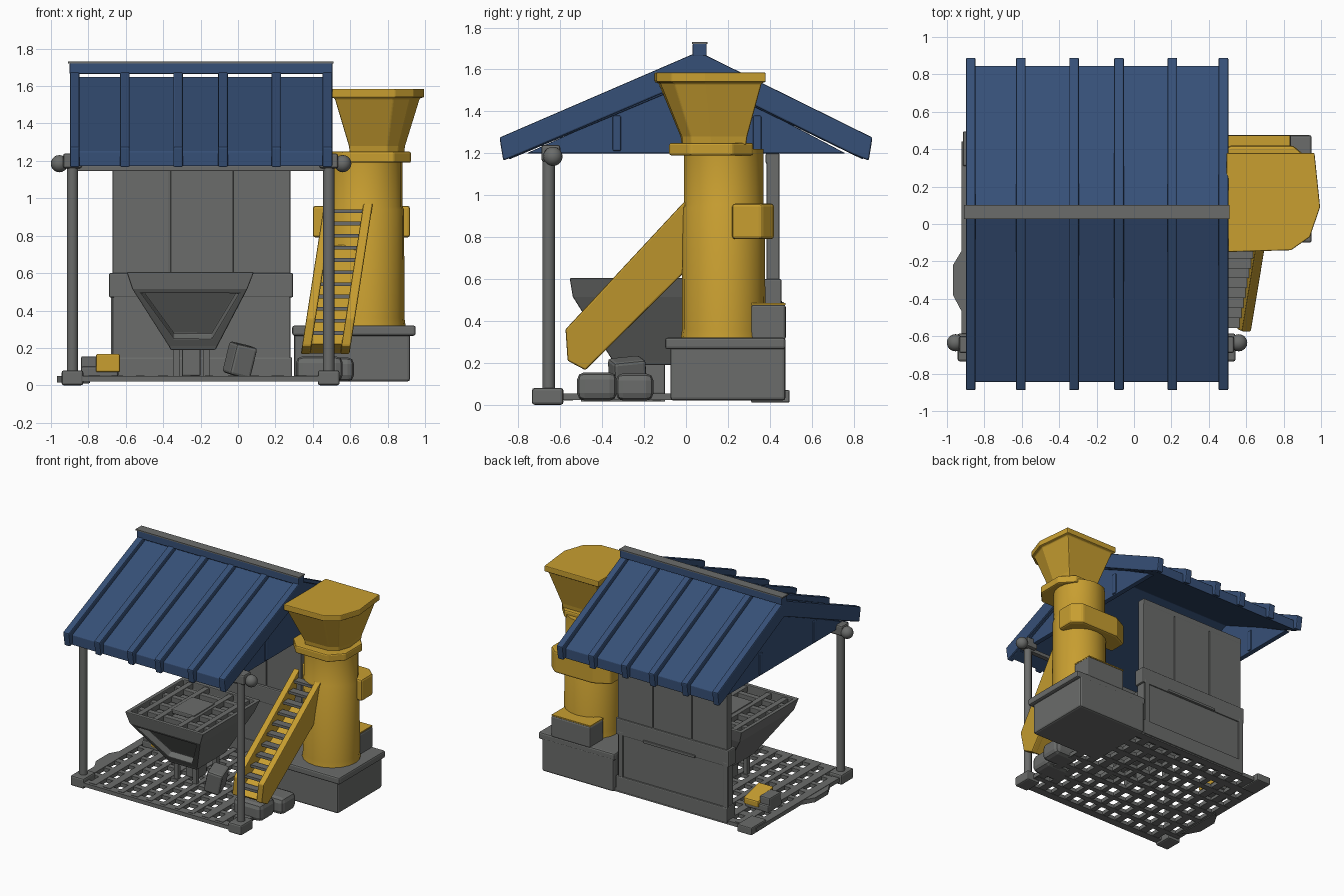
import bpy, bmesh, math, random
from mathutils import Matrix

if "Cube" in bpy.data.objects:
    bpy.data.objects.remove(bpy.data.objects["Cube"])

random.seed(4)


def material(name, rgb):
    m = bpy.data.materials.new(name)
    m.diffuse_color = (*rgb, 1)
    m.use_nodes = True
    m.node_tree.nodes["Principled BSDF"].inputs["Base Color"].default_value = m.diffuse_color
    return m


BLUE = material("roof blue", (0.037, 0.080, 0.185))
YELLOW = material("machine yellow", (0.58, 0.345, 0.03))
GRAY = material("steel gray", (0.145, 0.15, 0.145))


def finish(name, bm, mat, bevel=0.0, smooth=False):
    bmesh.ops.recalc_face_normals(bm, faces=bm.faces)
    me = bpy.data.meshes.new(name)
    bm.to_mesh(me)
    bm.free()
    ob = bpy.data.objects.new(name, me)
    bpy.context.collection.objects.link(ob)
    me.materials.append(mat)
    if bevel:
        b = ob.modifiers.new("soft edges", 'BEVEL')
        b.width, b.segments, b.limit_method = bevel, 2, 'ANGLE'
    if smooth:
        bpy.ops.object.select_all(action='DESELECT')
        ob.select_set(True)
        bpy.context.view_layer.objects.active = ob
        bpy.ops.object.shade_smooth_by_angle(angle=math.radians(40))
    return ob


def loft(name, rings, mat, bevel=0.0, smooth=False, edit=None):
    """Closed skin through rings of equal point count, capped at both ends."""
    bm = bmesh.new()
    vs = [[bm.verts.new(p) for p in r] for r in rings]
    n = len(rings[0])
    for a, b in zip(vs, vs[1:]):
        for i in range(n):
            bm.faces.new((a[i], a[(i + 1) % n], b[(i + 1) % n], b[i]))
    bm.faces.new(vs[0][::-1])
    bm.faces.new(vs[-1])
    bmesh.ops.recalc_face_normals(bm, faces=bm.faces)
    if edit:
        edit(bm)
    return finish(name, bm, mat, bevel, smooth)


def rect(x0, x1, y0, y1, z):
    return [(x0, y0, z), (x1, y0, z), (x1, y1, z), (x0, y1, z)]


def box(name, x0, x1, y0, y1, z0, z1, mat, bevel=0.008):
    return loft(name, [rect(x0, x1, y0, y1, z0), rect(x0, x1, y0, y1, z1)], mat, bevel)


def prism(name, yz, x0, x1, mat, bevel=0.005, shear=0.0):
    """Side profile extruded along x, optionally leaning in x with height."""
    return loft(name, [[(x + shear * z, y, z) for y, z in yz] for x in (x0, x1)], mat, bevel)


def circle(cx, cy, z, r, n=20, ry=None):
    return [(cx + r * math.cos(2 * math.pi * i / n),
             cy + (ry or r) * math.sin(2 * math.pi * i / n), z) for i in range(n)]


# --- roof: sheets, raised ribs, gable ends, ridge cap
prism("roof_sheets", [(-0.845, 1.25), (0.06, 1.65), (0.845, 1.25),
                      (0.845, 1.17), (0.06, 1.55), (-0.845, 1.17)], -0.88, 0.49, BLUE)
rib = [(-0.89, 1.275), (0.06, 1.685), (0.89, 1.275), (0.872, 1.165),
       (0.79, 1.198), (0.06, 1.56), (-0.79, 1.198), (-0.872, 1.165)]
for i, x in enumerate((-0.873, -0.605, -0.32, -0.08, 0.205, 0.478)):
    prism(f"roof_rib_{i}", rib, x - 0.026, x + 0.026, BLUE, 0.008)
for side, x, out in (("left", -0.865, -1), ("right", 0.455, 1)):
    prism(f"gable_{side}", [(-0.76, 1.2), (0.06, 1.57), (0.76, 1.2)], x - 0.02, x + 0.02, BLUE)
    for y in (-0.33, 0.34):
        box(f"gable_stud_{side}", x - 0.03, x + 0.03, y - 0.02, y + 0.02, 1.21, 1.38, BLUE)
box("ridge_beam", -0.90, 0.505, 0.032, 0.098, 1.665, 1.722, BLUE, 0.004)
box("ridge_cap", -0.91, 0.51, 0.028, 0.102, 1.721, 1.73, GRAY, 0)

# --- front posts with feet and ball caps, and front beam
for side, x, bx in (("left", -0.885, -0.955), ("right", 0.485, 0.56)):
    loft(f"post_{side}", [circle(x, -0.655, 0.05, 0.03, 12), circle(x, -0.655, 1.21, 0.03, 12)],
         GRAY, smooth=True)
    box(f"post_foot_{side}", x - 0.058, x + 0.058, -0.735, -0.585, 0, 0.08, GRAY, 0.012)
    box(f"post_bracket_{side}", x - 0.05, x + 0.05, -0.69, -0.6, 1.16, 1.24, GRAY, 0.012)
    bm = bmesh.new()
    bmesh.ops.create_uvsphere(bm, u_segments=16, v_segments=10, radius=0.046,
                              matrix=Matrix.Translation((bx, -0.635, 1.185)))
    finish(f"post_ball_{side}", bm, GRAY, smooth=True)
box("front_beam", -0.9, 0.5, -0.67, -0.63, 1.145, 1.175, GRAY, 0.005)

# --- open floor grating with uneven bars
for i in range(9):
    y = -0.70 + i * 0.14
    w = 0.032 if i in (0, 8) else random.uniform(0.018, 0.034)
    box(f"floor_bar_x_{i}", -0.9, 0.48, y - w, y + w, 0.02, 0.05, GRAY, 0)
for i in range(12):
    x = -0.89 + i * 0.1225
    w = 0.032 if i in (0, 11) else random.uniform(0.018, 0.034)
    box(f"floor_bar_y_{i}", x - w, x + w, -0.71, 0.44, 0.022, 0.053, GRAY, 0)
loft("floor_side_lug", [[(-0.88, -0.50, z), (-0.88, -0.10, z), (-0.92, -0.14, z), (-0.968, -0.22, z),
                         (-0.968, -0.38, z), (-0.92, -0.47, z)] for z in (0.015, 0.05)], GRAY)
box("back_foot_left", -0.915, -0.79, 0.31, 0.495, 0.01, 0.07, GRAY)

# --- back wall: three upper panels over a thicker lower block
for i, (a, b) in enumerate(((-0.67, -0.365), (-0.36, -0.025), (-0.02, 0.28))):
    box(f"wall_panel_{i}", a, b, 0.385, 0.445, 0.1, 1.17, GRAY, 0.006)
box("wall_core", -0.66, 0.27, 0.395, 0.435, 0.05, 1.2, GRAY, 0)
box("wall_top_rail", -0.67, 0.28, 0.38, 0.447, 1.15, 1.2, GRAY)
box("wall_lower", -0.67, 0.28, 0.37, 0.448, 0.04, 0.58, GRAY)
box("wall_band", -0.69, 0.295, 0.365, 0.456, 0.47, 0.60, GRAY)
box("wall_sill", -0.68, 0.29, 0.36, 0.46, 0.03, 0.15, GRAY)
for x in (-0.66, 0.25):
    box("wall_back_stile", x - 0.02, x + 0.02, 0.44, 0.457, 0.1, 0.5, GRAY, 0.004)
box("wall_back_handle", -0.4, 0.05, 0.45, 0.468, 0.47, 0.49, GRAY, 0.004)


# --- hopper: tapered bin with a recessed front and a pocketed top
def hopper_cut(bm):
    top = max(bm.faces, key=lambda f: f.calc_center_median().z)
    front = min((f for f in bm.faces if f.calc_center_median().z < 0.45),
                key=lambda f: f.calc_center_median().y)
    for f, t, d in ((top, 0.045, 0.06), (front, 0.055, 0.05)):
        n = f.normal.copy()
        bmesh.ops.inset_individual(bm, faces=[f], thickness=t)
        r = bmesh.ops.extrude_discrete_faces(bm, faces=[f])["faces"][0]
        for v in r.verts:
            v.co -= n * d
        bmesh.ops.bridge_loops(bm, edges=[e for e in bm.edges if e.is_boundary])


loft("hopper", [rect(-0.36, -0.12, -0.34, 0.02, 0.19), rect(-0.37, -0.11, -0.35, 0.03, 0.21),
                rect(-0.565, 0.05, -0.54, 0.14, 0.515), rect(-0.595, 0.085, -0.555, 0.16, 0.605)],
     GRAY, 0.006, edit=hopper_cut)
for i, x in enumerate((-0.50, -0.36, -0.15, -0.01)):
    box(f"hopper_grate_y_{i}", x - 0.022, x + 0.022, -0.52, 0.13, 0.555, 0.597, GRAY, 0.004)
for i in range(4):
    y = -0.42 + i * 0.15
    box(f"hopper_grate_x_{i}", -0.56, 0.05, y - 0.022, y + 0.022, 0.55, 0.592, GRAY, 0.004)
box("hopper_hatch", -0.35, -0.15, -0.33, -0.07, 0.57, 0.605, GRAY)
for i, (x, y) in enumerate(((-0.33, -0.28), (-0.17, -0.28), (-0.33, -0.03), (-0.17, -0.03))):
    box(f"hopper_leg_{i}", x - 0.018, x + 0.018, y - 0.018, y + 0.018, 0.03, 0.22, GRAY, 0.004)
box("hopper_outlet", -0.30, -0.2, -0.22, -0.1, 0.05, 0.2, GRAY)

# --- machine base beside the shed
box("tower_base", 0.30, 0.92, -0.075, 0.475, 0.02, 0.29, GRAY, 0.015)
box("tower_base_rim", 0.29, 0.95, -0.10, 0.475, 0.265, 0.32, GRAY, 0.012)
box("motor_box", 0.50, 0.84, 0.31, 0.476, 0.31, 0.478, GRAY, 0.012)
box("motor_lid", 0.50, 0.835, 0.312, 0.474, 0.477, 0.486, YELLOW, 0)

# --- yellow tower, clamp band, collar and funnel head
TX, TY = 0.685, 0.18
loft("tower", [circle(TX, TY, z, r, 20, r * 0.97) for z, r in
               ((0.31, 0.212), (0.36, 0.205), (0.94, 0.203), (0.955, 0.195), (1.22, 0.195))],
     YELLOW, smooth=True)
loft("tower_band", [[(0.40, 0.22, z), (0.92, 0.22, z), (0.92, 0.36, z), (0.85, 0.42, z),
                     (0.52, 0.42, z), (0.40, 0.36, z)] for z in (0.79, 0.96)], YELLOW, 0.015)
loft("tower_collar", [[(TX + 0.01 + sx * 0.23, 0.12 + sy * 0.2, z) for sx, sy in
                       ((-1, -.5), (-.6, -1), (.6, -1), (1, -.5), (1, .5), (.6, 1), (-.6, 1), (-1, .5))]
                      for z in (1.19, 1.25)], YELLOW, 0.01)
outline = [(-0.245, -0.26), (0.10, -0.25), (0.20, -0.18), (0.255, -0.02), (0.225, 0.27), (-0.245, 0.27)]
loft("funnel", [[(0.74 + sx * x, 0.11 + sy * y + dy, z) for x, y in outline]
                for z, sx, sy, dy in ((1.24, 0.58, 0.58, 0.02), (1.28, 0.6, 0.6, 0.02), (1.535, 0.91, 0.93, 0),
                                      (1.54, 1, 1, 0), (1.585, 1, 1, 0))], YELLOW, 0.006)

# --- leaning ladder chute: two side rails, back plate and treads
S = 0.155
side = [(-0.575, 0.36), (-0.565, 0.21), (-0.48, 0.165), (0.03, 0.67), (0.03, 1.01)]
for n, x in (("left", 0.31), ("right", 0.52)):
    prism(f"ladder_rail_{n}", side, x, x + 0.05, YELLOW, 0.008, S)
prism("ladder_back", [(-0.555, 0.22), (-0.48, 0.17), (0.02, 0.67), (0.02, 0.75)],
      0.33, 0.55, YELLOW, 0, S)
for i in range(11):
    t = i / 10
    y, z = -0.54 + 0.53 * t, 0.28 + 0.65 * t
    prism(f"ladder_tread_{i}", [(y - 0.015, z - 0.01), (y + 0.045, z - 0.01),
                                (y + 0.045, z + 0.01), (y - 0.015, z + 0.01)],
          0.34, 0.54, GRAY, 0, S)

# --- loose blocks, tilted crate and small tool case
box("block_large", 0.31, 0.56, -0.52, -0.33, 0.02, 0.155, GRAY, 0.035)
box("block_small", 0.40, 0.62, -0.335, -0.155, 0.02, 0.15, GRAY, 0.035)
crate = box("tilted_crate", -0.06, 0.06, -0.08, 0.08, -0.085, 0.085, GRAY, 0.015)
crate.location = (0.01, -0.28, 0.135)
crate.rotation_euler = (0.1, 0.22, 0.3)
box("case_stand", -0.84, -0.64, 0.01, 0.18, 0.045, 0.10, GRAY, 0.01)
box("case_side", -0.84, -0.75, 0.02, 0.16, 0.08, 0.155, GRAY, 0.01)
prism("tool_case", [(0.0, 0.07), (0.19, 0.07), (0.19, 0.12), (0.0, 0.17)], -0.76, -0.63, YELLOW, 0.01)
